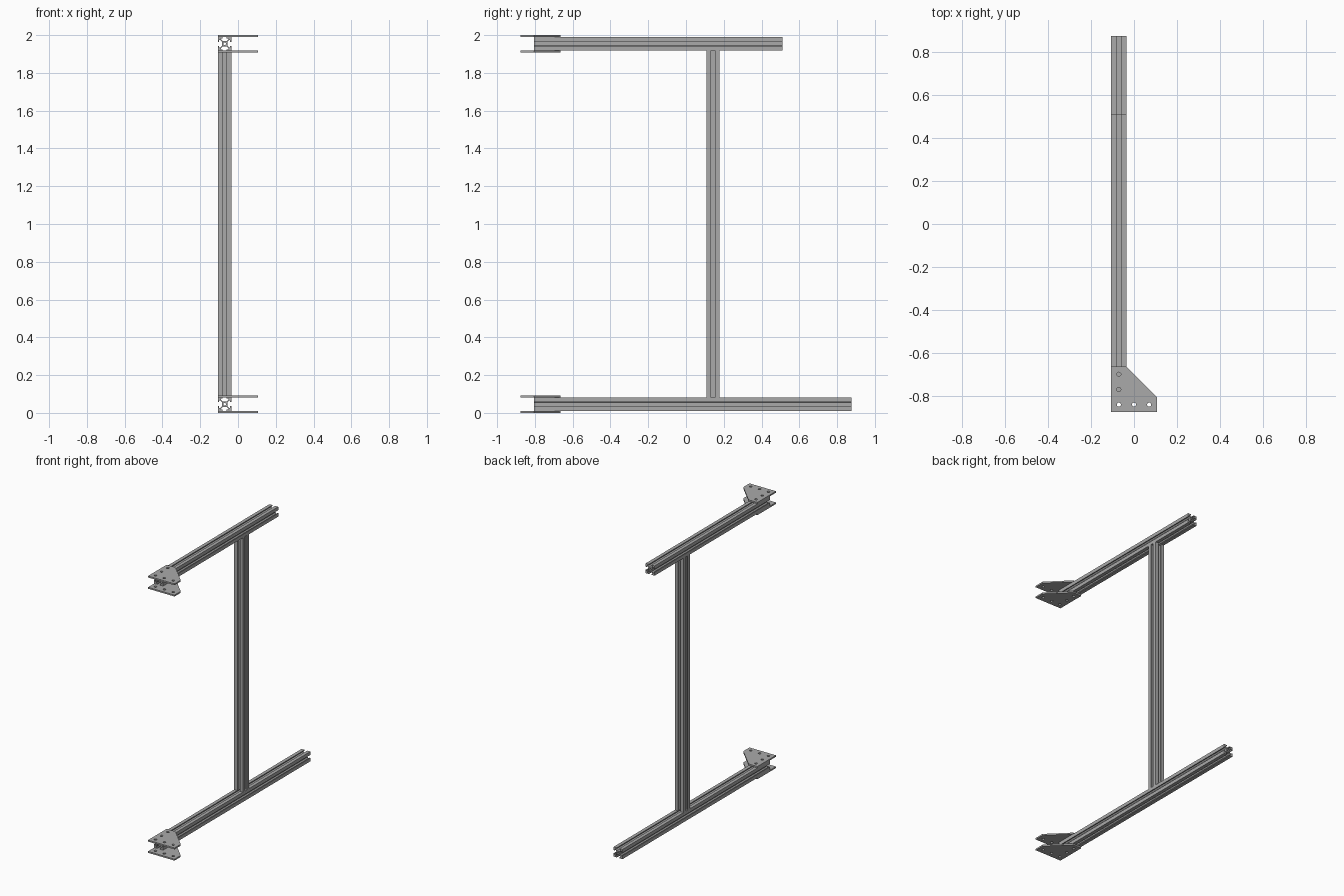
import bpy, bmesh
from math import pi, sin, cos
from mathutils import Matrix

cube = bpy.data.objects.get("Cube")
if cube:
    bpy.data.objects.remove(cube, do_unlink=True)

MM = 0.212 / 60          # the plates are 60 mm wide
W = 20 * MM              # beam width
T = 3 * MM               # plate thickness
H = 2.0
BEAM_X = -0.106 + W / 2
FRONT = -0.876

metal = bpy.data.materials.new("grey metal")
metal.use_nodes = True
grey = (0.4, 0.4, 0.4, 1)
metal.diffuse_color = grey
metal.node_tree.nodes["Principled BSDF"].inputs["Base Color"].default_value = grey


def circle(cx, cy, r, n=20):
    return [(cx + r * cos(2 * pi * i / n), cy + r * sin(2 * pi * i / n)) for i in range(n)]


def extrude_outline(name, loops, length, matrix):
    """Fill the outline (inner loops become holes) and extrude it about its centre."""
    curve = bpy.data.curves.new(name, "CURVE")
    curve.dimensions = "2D"
    curve.fill_mode = "BOTH"
    curve.extrude = length / 2
    for loop in loops:
        spline = curve.splines.new("POLY")
        spline.points.add(len(loop) - 1)
        for point, (x, y) in zip(spline.points, loop):
            point.co = (x, y, 0, 1)
        spline.use_cyclic_u = True
    helper = bpy.data.objects.new(name + " outline", curve)
    bpy.context.collection.objects.link(helper)
    graph = bpy.context.evaluated_depsgraph_get()
    mesh = bpy.data.meshes.new_from_object(helper.evaluated_get(graph))
    bpy.data.objects.remove(helper, do_unlink=True)
    bpy.data.curves.remove(curve)

    bm = bmesh.new()
    bm.from_mesh(mesh)
    bmesh.ops.remove_doubles(bm, verts=bm.verts, dist=1e-5)
    bmesh.ops.recalc_face_normals(bm, faces=bm.faces)
    for face in bm.faces:
        face.smooth = False
        face.material_index = 0
    bm.to_mesh(mesh)
    bm.free()
    mesh.name = name
    mesh.materials.clear()
    mesh.materials.append(metal)
    obj = bpy.data.objects.new(name, mesh)
    obj.matrix_world = matrix
    bpy.context.collection.objects.link(obj)
    return obj


# T-slot section: one side, repeated four times around, with a centre bore
half = [(3, 10), (3, 8.2), (5.5, 8.2), (5.5, 6.5), (2.9, 3.9)]
side = [(10, 10)] + half + [(-x, y) for x, y in reversed(half)]
section = []
for turn in range(4):
    section += [(x * MM, y * MM) for x, y in side]
    side = [(-y, x) for x, y in side]
beam_loops = [section, circle(0, 0, 2.1 * MM)]

# Corner plate: square with one corner cut off and an L of five holes
s = 60 * MM
plate = [(0, 0), (s, 0), (s, W), (W, s), (0, s)]
hole_centres = [(10, 10), (30, 10), (50, 10), (10, 30), (10, 50)]
plate_loops = [plate] + [circle(x * MM, y * MM, 2.7 * MM) for x, y in hole_centres]

# Horizontal beams, each held between two plates at the front
beam_start = FRONT + W
for level, base, end in (("lower", 0, 0.876), ("upper", H - W - 2 * T, 0.51)):
    centre = (BEAM_X, (beam_start + end) / 2, base + T + W / 2)
    extrude_outline(level + "_beam", beam_loops, end - beam_start,
                    Matrix.Translation(centre) @ Matrix.Rotation(pi / 2, 4, "X"))
    for spot, z in (("bottom", base + T / 2), ("top", base + W + 1.5 * T)):
        extrude_outline(f"{level}_beam_{spot}_plate", plate_loops, T,
                        Matrix.Translation((-0.106, FRONT, z)))

# Upright post between the beams
extrude_outline("upright_post", beam_loops, H - 2 * (W + T),
                Matrix.Translation((BEAM_X, 0.143, H / 2)))
